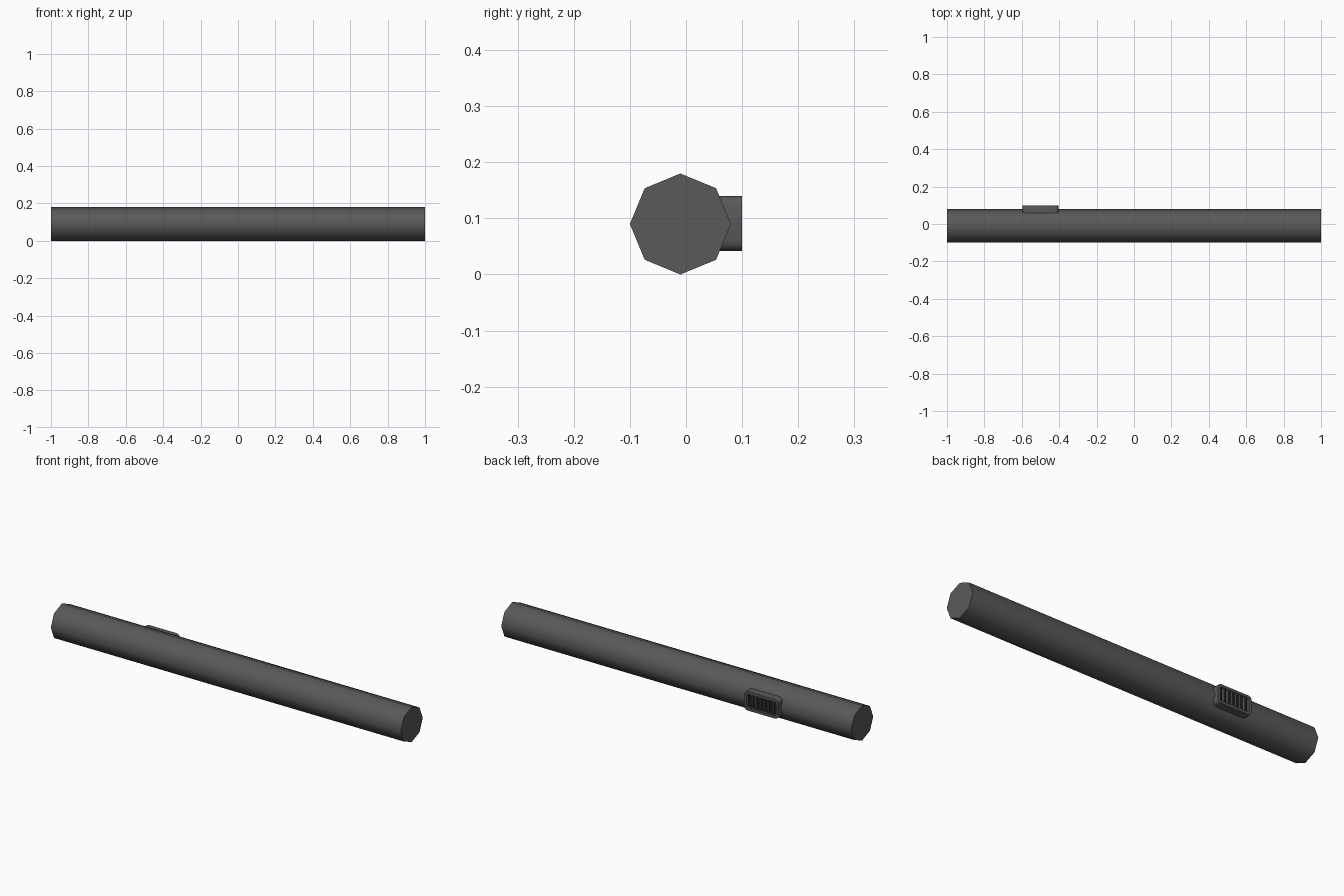
import bpy, bmesh, math

if "Cube" in bpy.data.objects:
    bpy.data.objects.remove(bpy.data.objects["Cube"])

def material(name, v):
    m = bpy.data.materials.new(name)
    m.diffuse_color = (v, v, v, 1)
    m.use_nodes = True
    m.node_tree.nodes["Principled BSDF"].inputs["Base Color"].default_value = m.diffuse_color
    return m

grey = material("dark_grey", 0.1)
black = material("near_black", 0.012)

def make(name, bm, mat, smooth=None):
    bmesh.ops.recalc_face_normals(bm, faces=bm.faces)
    me = bpy.data.meshes.new(name)
    bm.to_mesh(me)
    bm.free()
    me.materials.append(mat)
    ob = bpy.data.objects.new(name, me)
    bpy.context.collection.objects.link(ob)
    if smooth:
        bpy.ops.object.select_all(action='DESELECT')
        ob.select_set(True)
        bpy.context.view_layer.objects.active = ob
        bpy.ops.object.shade_smooth_by_angle(angle=math.radians(smooth))
    return ob

def box(bm, x0, x1, y0, y1, z0, z1):
    vs = bmesh.ops.create_cube(bm, size=1)["verts"]
    for v in vs:
        v.co = (x1 if v.co.x > 0 else x0, y1 if v.co.y > 0 else y0, z1 if v.co.z > 0 else z0)

# Eight-sided pipe along x
bm = bmesh.new()
R, CY, CZ = 0.09, -0.01, 0.09
rings = [[bm.verts.new((x, CY + R * math.sin(i * math.pi / 4), CZ + R * math.cos(i * math.pi / 4)))
          for i in range(8)] for x in (-1, 1)]
for i in range(8):
    j = (i + 1) % 8
    bm.faces.new((rings[0][i], rings[0][j], rings[1][j], rings[1][i]))
for r in rings:
    bm.faces.new(r)
make("pipe", bm, grey, 50)

# Vent housing: rounded rectangle with a recessed front
VX, VZ = -0.5, 0.091
def loop(bm, hx, hz, r, y, n=3):
    out = []
    for q, (sx, sz) in enumerate(((1, 1), (-1, 1), (-1, -1), (1, -1))):
        for k in range(n + 1):
            a = (q + k / n) * math.pi / 2
            out.append(bm.verts.new((VX + sx * (hx - r) + r * math.cos(a), y,
                                     VZ + sz * (hz - r) + r * math.sin(a))))
    return out

bm = bmesh.new()
loops = [loop(bm, 0.097, 0.049, 0.018, 0.045),
         loop(bm, 0.097, 0.049, 0.018, 0.1),
         loop(bm, 0.083, 0.036, 0.006, 0.1),
         loop(bm, 0.083, 0.036, 0.006, 0.084)]
for a, b in zip(loops, loops[1:]):
    for i in range(len(a)):
        j = (i + 1) % len(a)
        bm.faces.new((a[i], a[j], b[j], b[i]))
bm.faces.new(loops[0])
bm.faces.new(loops[-1])
make("vent_housing", bm, grey, 40)

# Dark backing and upright slats inside the vent
bm = bmesh.new()
box(bm, VX - 0.082, VX + 0.082, 0.083, 0.086, VZ - 0.035, VZ + 0.035)
make("vent_backing", bm, black)
bm = bmesh.new()
for i in range(1, 7):
    x = VX - 0.083 + i * 0.166 / 7
    box(bm, x - 0.003, x + 0.003, 0.084, 0.098, VZ - 0.036, VZ + 0.036)
make("vent_slats", bm, grey)
